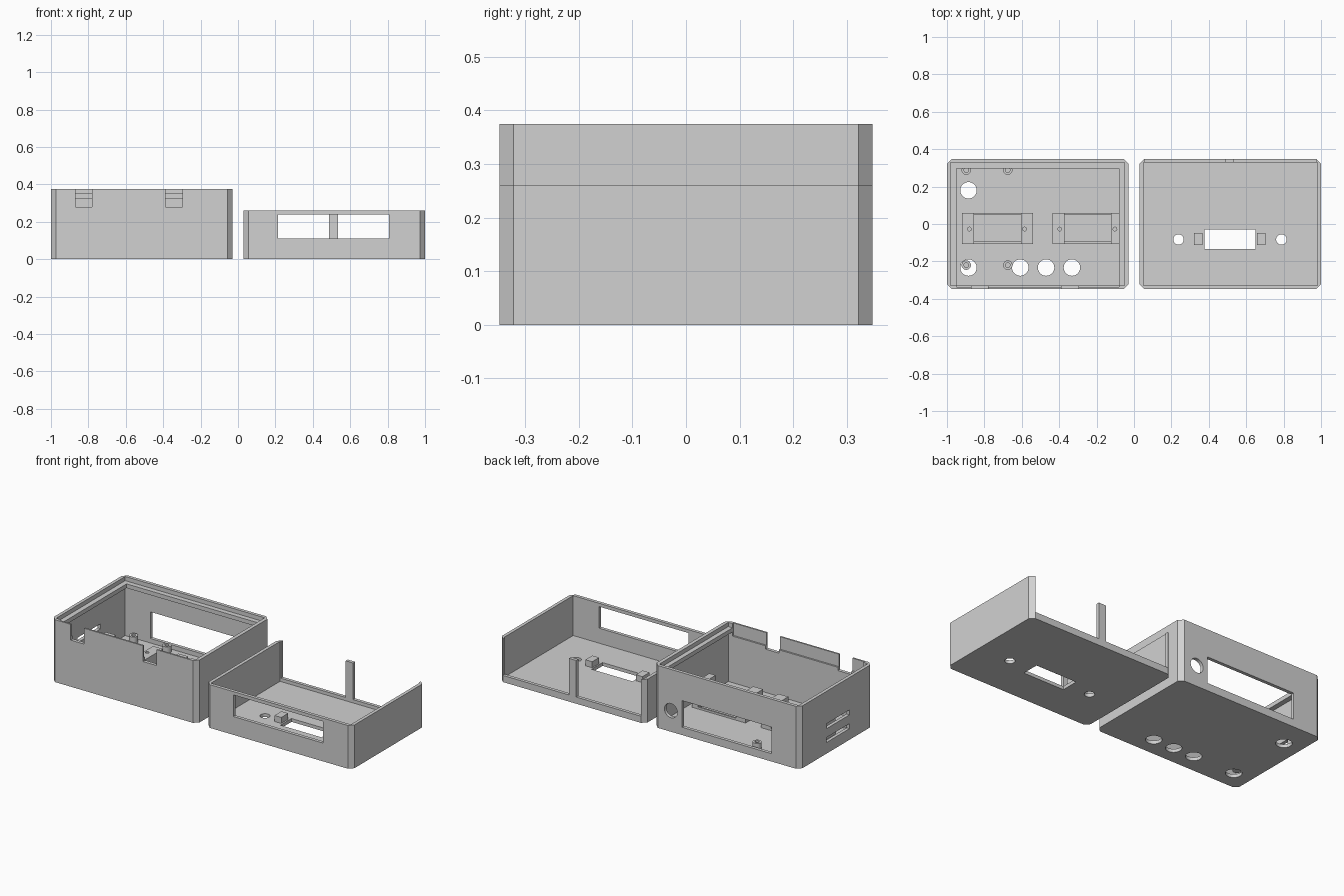
import bpy
import math

if "Cube" in bpy.data.objects:
    bpy.data.objects.remove(bpy.data.objects["Cube"])

grey = bpy.data.materials.new("light grey plastic")
grey.diffuse_color = (0.64, 0.64, 0.64, 1)
grey.use_nodes = True
grey.node_tree.nodes["Principled BSDF"].inputs["Base Color"].default_value = grey.diffuse_color


def mesh_object(name, verts, faces):
    me = bpy.data.meshes.new(name)
    me.from_pydata(verts, [], faces)
    me.materials.append(grey)
    ob = bpy.data.objects.new(name, me)
    bpy.context.collection.objects.link(ob)
    return ob


def prism(name, outline, z0, z1):
    """Extrude an anticlockwise outline upward."""
    n = len(outline)
    verts = [(x, y, z) for z in (z0, z1) for x, y in outline]
    faces = [tuple(reversed(range(n))), tuple(range(n, 2 * n))]
    faces += [(i, (i + 1) % n, n + (i + 1) % n, n + i) for i in range(n)]
    return mesh_object(name, verts, faces)


def box(name, x0, x1, y0, y1, z0, z1):
    return prism(name, [(x0, y0), (x1, y0), (x1, y1), (x0, y1)], z0, z1)


def chamfered(name, x0, x1, y0, y1, z0, z1, c=0.026):
    return prism(name, [(x0 + c, y0), (x1 - c, y0), (x1, y0 + c), (x1, y1 - c),
                        (x1 - c, y1), (x0 + c, y1), (x0, y1 - c), (x0, y0 + c)], z0, z1)


def disc(name, x, y, r, z0, z1, n=32):
    return prism(name, [(x + r * math.cos(2 * math.pi * i / n),
                         y + r * math.sin(2 * math.pi * i / n)) for i in range(n)], z0, z1)


def cut(target, cutter):
    """Subtract the cutter and discard it."""
    mod = target.modifiers.new("cut", 'BOOLEAN')
    mod.operation = 'DIFFERENCE'
    mod.solver = 'EXACT'
    mod.object = cutter
    bpy.context.view_layer.objects.active = target
    bpy.ops.object.modifier_apply(modifier=mod.name)
    bpy.data.objects.remove(cutter)


FLOOR = 0.02
Y = 0.348

# Deep case: shell, with an inner rail and a rebated lip near the rim
case = chamfered("case_shell", -1, -0.03, -Y, Y, 0, 0.375)
cut(case, box("cavity", -0.98, -0.052, -0.328, 0.328, FLOOR, 0.325))
cut(case, box("rail_opening", -0.95, -0.08, -0.338, 0.298, 0.30, 0.5))
cut(case, box("lip", -0.98, -0.052, -0.328, 0.328, 0.35, 0.5))

# Front rim notches
for x in (-0.87, -0.388):
    cut(case, box("notch", x, x + 0.09, -0.4, -0.30, 0.28, 0.5))

# Back wall window and round socket hole
cut(case, box("window", -0.812, -0.217, 0.31, 0.4, 0.047, 0.207))
port = disc("port", 0, 0, 0.043, -0.05, 0.05)
port.rotation_euler = (math.pi / 2, 0, 0)
port.location = (-0.143, 0.345, 0.127)
cut(case, port)

# Side wall slots
for z in (0.067, 0.15):
    cut(case, box("slot", -1.1, -0.96, -0.125, 0.095, z, z + 0.03))

# Round holes through the case floor
for x, y in ((-0.885, 0.18), (-0.885, -0.233), (-0.608, -0.233), (-0.47, -0.233), (-0.332, -0.233)):
    cut(case, disc("hole", x, y, 0.044, -0.1, 0.04))

# Board standoffs with screw holes
for x in (-0.897, -0.675):
    for y in (-0.22, 0.288):
        post = disc("standoff", x, y, 0.025, FLOOR - 0.005, 0.06)
        cut(post, disc("screw_hole", x, y, 0.012, 0.03, 0.1, 16))

# Mounting cradles: low frame with a drilled pillar at each end
for x, w in ((-0.92, 0.38), (-0.437, 0.357)):
    frame = box("cradle_frame", x, x + w, -0.108, 0.058, FLOOR - 0.005, 0.032)
    cut(frame, box("recess", x + 0.065, x + 0.315, -0.093, 0.048, FLOOR, 0.1))
    for x0, x1, hx in ((x, x + 0.065, x + 0.04), (x + 0.315, x + w, x + 0.335)):
        pillar = box("cradle_pillar", x0, x1, -0.108, 0.058, 0.025, 0.16)
        cut(pillar, disc("screw_hole", hx, -0.027, 0.01, 0.08, 0.3, 16))

# Shallow cover: open at the back above a low sill
cover = chamfered("cover_shell", 0.03, 1, -Y, Y, 0, 0.26)
cut(cover, box("cavity", 0.05, 0.98, -0.328, 0.328, FLOOR, 0.5))
cut(cover, box("back_opening", 0.056, 0.974, 0.30, 0.4, 0.04, 0.5))
cut(cover, box("window", 0.213, 0.808, -0.4, -0.31, 0.11, 0.24))
cut(cover, box("switch_hole", 0.376, 0.649, -0.134, -0.029, -0.1, 0.1))
for x in (0.238, 0.788):
    cut(cover, disc("hole", x, -0.083, 0.028, -0.1, 0.1))

# Clip blocks beside the rectangular hole, and the back post
for x in (0.322, 0.657):
    box("clip_block", x, x + 0.045, -0.113, -0.047, FLOOR - 0.005, 0.056)
box("back_post", 0.487, 0.535, 0.328, Y, 0.03, 0.26)
